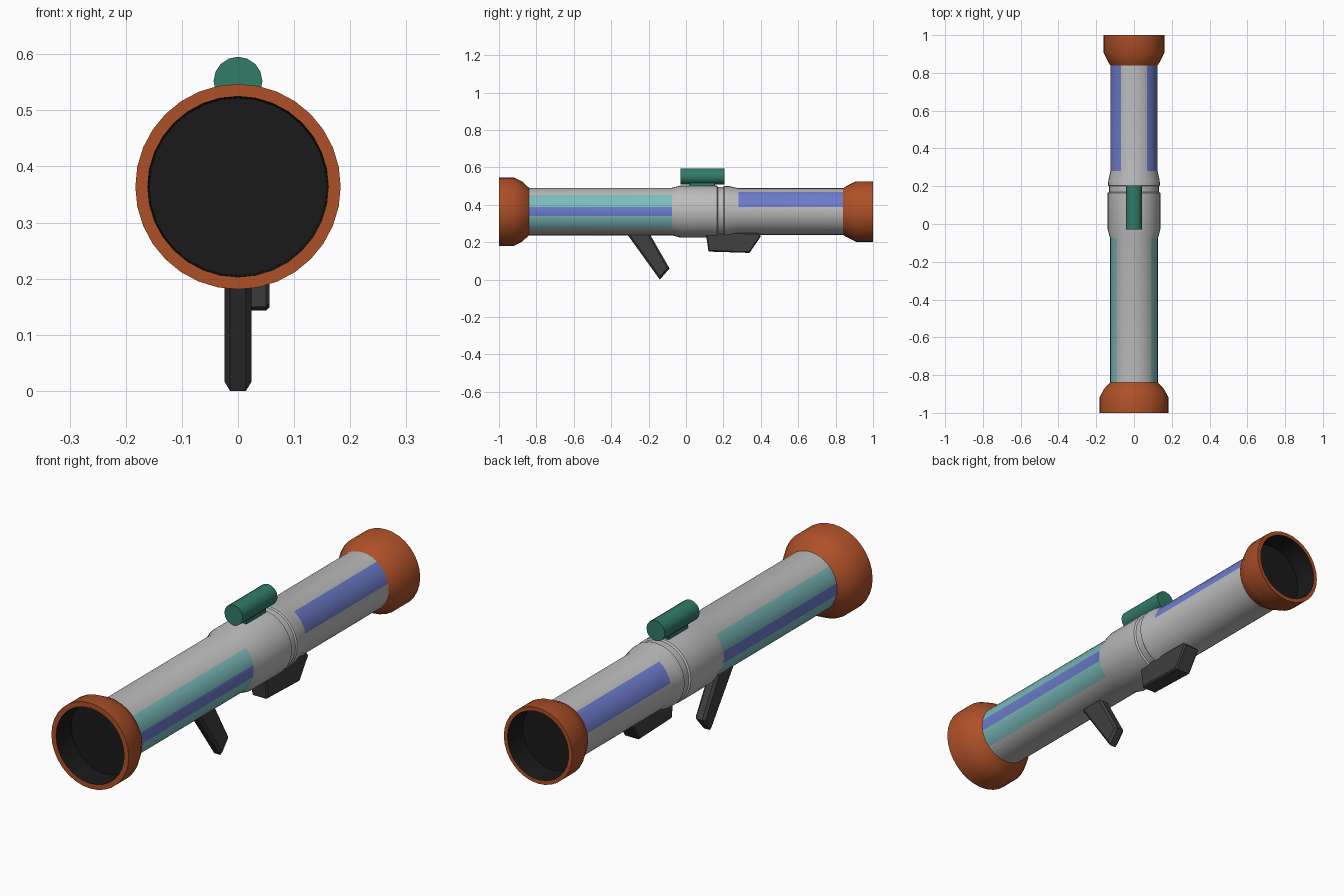
import bpy, bmesh, math
from mathutils import Vector

if "Cube" in bpy.data.objects:
    bpy.data.objects.remove(bpy.data.objects["Cube"])

AXIS_Z = 0.364
SEG = 32


def material(name, rgb):
    m = bpy.data.materials.new(name)
    m.diffuse_color = (*rgb, 1)
    m.use_nodes = True
    m.node_tree.nodes["Principled BSDF"].inputs["Base Color"].default_value = m.diffuse_color
    return m


ORANGE = material("burnt_orange", (0.42, 0.08, 0.02))
BLACK = material("bore_black", (0.01, 0.01, 0.01))
LIGHT = material("light_grey", (0.5, 0.5, 0.5))
CYAN = material("worn_cyan", (0.2, 0.5, 0.5))
BLUE = material("worn_blue", (0.15, 0.2, 0.6))
GREEN = material("dark_green", (0.03, 0.2, 0.14))
DARK = material("dark_grey", (0.05, 0.05, 0.05))


def finish(name, bm, mats, angle=30):
    bmesh.ops.recalc_face_normals(bm, faces=bm.faces)
    me = bpy.data.meshes.new(name)
    bm.to_mesh(me)
    bm.free()
    ob = bpy.data.objects.new(name, me)
    bpy.context.collection.objects.link(ob)
    for m in mats:
        me.materials.append(m)
    bpy.ops.object.select_all(action='DESELECT')
    ob.select_set(True)
    bpy.context.view_layer.objects.active = ob
    bpy.ops.object.shade_smooth_by_angle(angle=math.radians(angle))
    return ob


def lathe(name, profile, mats, paint=None, z=AXIS_Z, seg=SEG, caps=(False, False)):
    """Revolve (y, radius) points about a line along y; paint picks a material slot."""
    bm = bmesh.new()
    rings = []
    for y, r in profile:
        rings.append([bm.verts.new((r * math.cos(2 * math.pi * i / seg), y,
                                    z + r * math.sin(2 * math.pi * i / seg)))
                      for i in range(seg)])
    for k in range(len(rings) - 1):
        a, b = rings[k], rings[k + 1]
        for i in range(seg):
            j = (i + 1) % seg
            f = bm.faces.new((a[i], a[j], b[j], b[i]))
            if paint:
                f.material_index = paint(k, 360 * (i + 0.5) / seg)
    for ring, cap in zip((rings[0], rings[-1]), caps):
        if cap:
            f = bm.faces.new(ring)
            if paint:
                f.material_index = paint(len(rings) - 1, 0)
    return finish(name, bm, mats)


def slab(name, outline, x0, x1, chamfer, mat):
    """Extrude a side outline of (y, z) points across x and chamfer its edges."""
    bm = bmesh.new()
    f = bm.faces.new([bm.verts.new((x0, y, z)) for y, z in outline])
    ext = bmesh.ops.extrude_face_region(bm, geom=[f])
    bmesh.ops.translate(bm, vec=Vector((x1 - x0, 0, 0)),
                        verts=[v for v in ext['geom'] if isinstance(v, bmesh.types.BMVert)])
    side_edges = [e for e in bm.edges
                  if abs(e.verts[0].co.x - e.verts[1].co.x) < 1e-5]
    bmesh.ops.bevel(bm, geom=side_edges, offset=chamfer, segments=1,
                    affect='EDGES', profile=0.5)
    return finish(name, bm, [mat])


# Main tube with the swollen middle sleeve and its groove
def tube_paint(k, ang):
    off = min(ang, abs(180 - ang), 360 - ang)
    if k == 0:
        return 2 if off < 12 else 1 if off < 45 else 0
    if k == 8:
        return 2 if 12 < ang < 55 or 125 < ang < 168 else 0
    return 0


lathe("main_tube",
      [(-0.87, 0.127), (-0.075, 0.127), (-0.03, 0.139), (0.165, 0.139),
       (0.17, 0.132), (0.20, 0.132), (0.205, 0.137), (0.23, 0.136),
       (0.28, 0.125), (0.87, 0.125)],
      [LIGHT, CYAN, BLUE], tube_paint, caps=(True, True))

# Flared end collars with dark recessed bores
bore = lambda k, ang: 1 if k >= 4 else 0
lathe("front_collar",
      [(-0.84, 0.127), (-0.875, 0.16), (-0.92, 0.183), (-1.0, 0.183),
       (-1.0, 0.161), (-0.90, 0.158)],
      [ORANGE, BLACK], bore, caps=(False, True))
lathe("rear_collar",
      [(0.84, 0.125), (0.855, 0.135), (0.91, 0.162), (1.0, 0.162),
       (1.0, 0.145), (0.90, 0.142)],
      [ORANGE, BLACK], bore, caps=(False, True))

# Sight tube and its mount
lathe("sight_tube", [(-0.03, 0.0435), (0.205, 0.0435)], [GREEN],
      z=0.552, seg=16, caps=(True, True))
slab("sight_mount", [(0.02, 0.485), (0.155, 0.485), (0.155, 0.53), (0.02, 0.53)],
     -0.025, 0.025, 0.003, GREEN)

# Slanted front grip and the offset rear grip
slab("front_grip", [(-0.327, 0.26), (-0.14, 0.0), (-0.088, 0.06), (-0.203, 0.26)],
     -0.024, 0.024, 0.01, DARK)
slab("rear_grip", [(0.105, 0.255), (0.12, 0.15), (0.34, 0.143), (0.40, 0.232), (0.385, 0.25)],
     -0.02, 0.056, 0.006, DARK)
